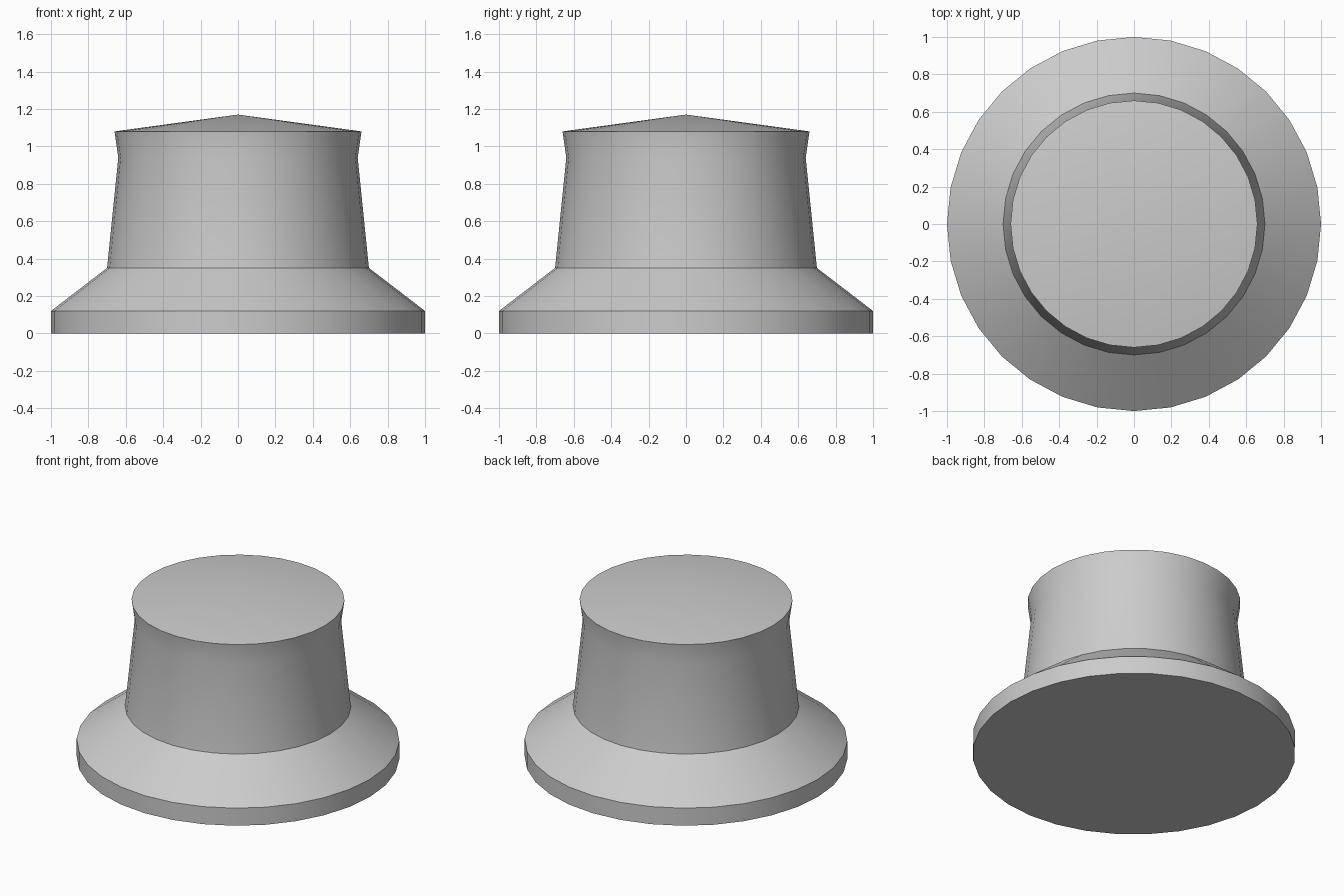
import bpy
import bmesh
from math import cos, sin, pi, radians

SIDES = 32

cube = bpy.data.objects.get("Cube")
if cube:
    bpy.data.objects.remove(cube, do_unlink=True)


def make_material(name, value):
    mat = bpy.data.materials.new(name)
    mat.use_nodes = True
    colour = (value, value, value, 1)
    mat.diffuse_color = colour
    mat.node_tree.nodes["Principled BSDF"].inputs["Base Color"].default_value = colour
    return mat


def lathe(name, profile, apex, mat):
    """Turn a (radius, height) profile into a closed body with a pointed top."""
    bm = bmesh.new()
    rings = []
    for r, z in profile:
        angles = [2 * pi * i / SIDES for i in range(SIDES)]
        rings.append([bm.verts.new((r * cos(a), r * sin(a), z)) for a in angles])
    tip = bm.verts.new((0, 0, apex))
    for i in range(SIDES):
        j = (i + 1) % SIDES
        for low, high in zip(rings, rings[1:]):
            bm.faces.new((low[i], low[j], high[j], high[i]))
        bm.faces.new((rings[-1][i], rings[-1][j], tip))
    bm.faces.new(rings[0][::-1])
    mesh = bpy.data.meshes.new(name)
    bm.to_mesh(mesh)
    bm.free()
    mesh.materials.append(mat)
    obj = bpy.data.objects.new(name, mesh)
    bpy.context.collection.objects.link(obj)
    bpy.ops.object.select_all(action="DESELECT")
    obj.select_set(True)
    bpy.context.view_layer.objects.active = obj
    bpy.ops.object.shade_smooth_by_angle(angle=radians(30))
    return obj


# Base rim, sloped skirt, tapered grip, flared lip and shallow conical cap
grey = make_material("light grey", 0.6)
lathe("knob", [(1, 0), (1, 0.12), (0.7, 0.35), (0.64, 0.94), (0.66, 1.08)], 1.17, grey)
